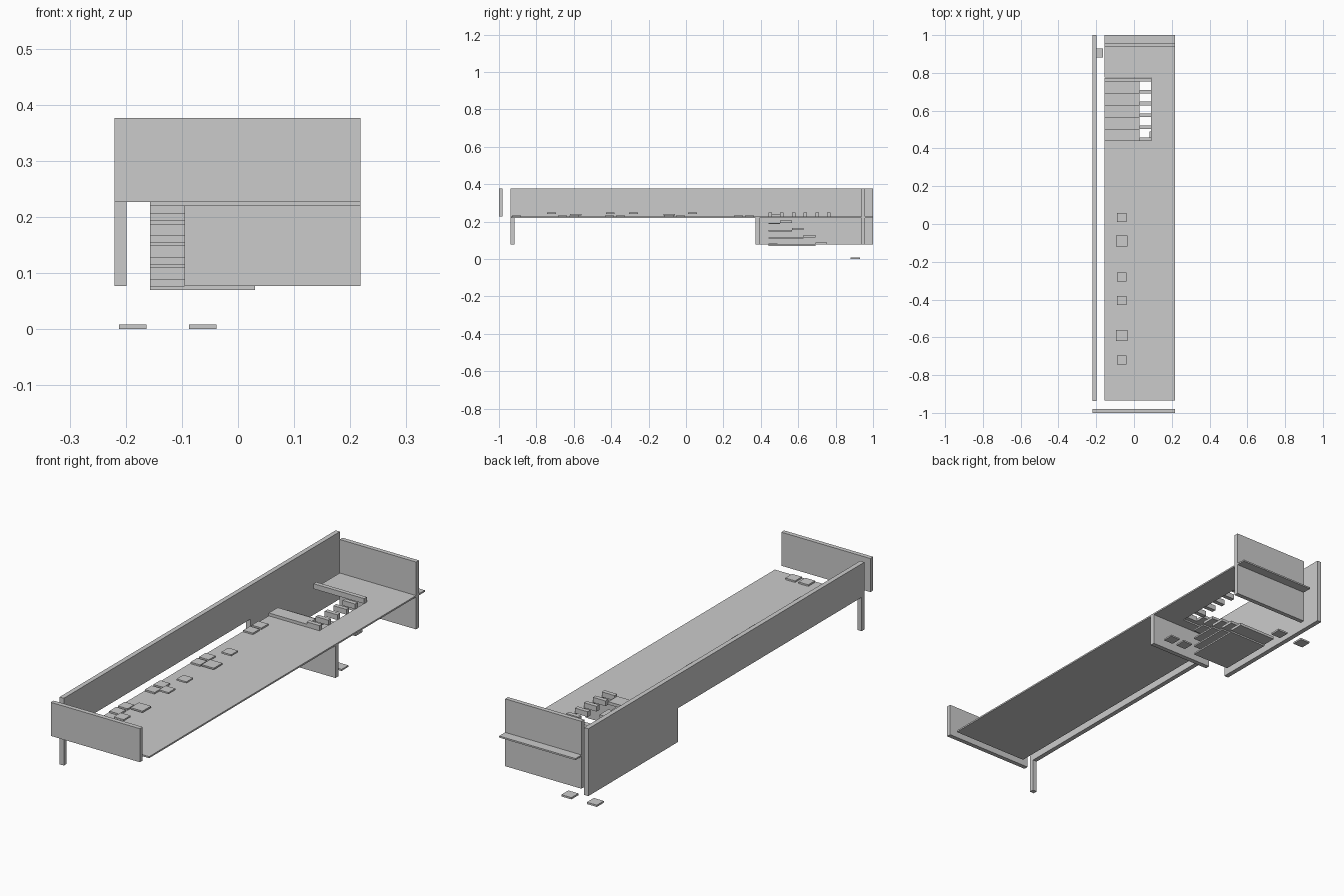
import bpy, bmesh
from mathutils import Vector

if "Cube" in bpy.data.objects:
    bpy.data.objects.remove(bpy.data.objects["Cube"])

grey = bpy.data.materials.new("plain_grey")
grey.diffuse_color = (0.6, 0.6, 0.6, 1)
grey.use_nodes = True
grey.node_tree.nodes["Principled BSDF"].inputs["Base Color"].default_value = grey.diffuse_color


def prism(name, points, offset):
    """Extrude a flat outline along an offset."""
    bm = bmesh.new()
    face = bm.faces.new([bm.verts.new(p) for p in points])
    ext = bmesh.ops.extrude_face_region(bm, geom=[face], use_keep_orig=True)
    verts = [g for g in ext["geom"] if isinstance(g, bmesh.types.BMVert)]
    bmesh.ops.translate(bm, verts=verts, vec=Vector(offset))
    bmesh.ops.recalc_face_normals(bm, faces=bm.faces)
    mesh = bpy.data.meshes.new(name)
    bm.to_mesh(mesh)
    bm.free()
    mesh.materials.append(grey)
    obj = bpy.data.objects.new(name, mesh)
    bpy.context.collection.objects.link(obj)
    return obj


def box(name, x0, x1, y0, y1, z0, z1):
    pts = [(x0, y0, z0), (x1, y0, z0), (x1, y1, z0), (x0, y1, z0)]
    return prism(name, pts, (0, 0, z1 - z0))


def tile(name, x, y, z, size=0.048, thick=0.007):
    h = size / 2
    return box(name, x - h, x + h, y - h, y + h, z, z + thick)


# Main extents
XL, XR = -0.157, 0.218
LOW, DECK, TOP = 0.077, 0.227, 0.376

# Long floor with a stair opening cut into its left edge
outline = [(XL, -0.935), (XR, -0.935), (XR, 1.0), (XL, 1.0),
           (XL, 0.775), (0.09, 0.775), (0.09, 0.44), (XL, 0.44)]
prism("floor", [(x, y, 0.22) for x, y in outline], (0, 0, 0.007))

# Long side wall, deeper at the back, with a short leg at the front
side = [(-0.938, TOP), (1.0, TOP), (1.0, LOW), (0.372, LOW),
        (0.372, DECK), (-0.918, DECK), (-0.918, LOW), (-0.938, LOW)]
prism("side_wall", [(-0.22, y, z) for y, z in side], (0.021, 0, 0))

# Cross walls
box("front_wall", -0.22, XR, -1.0, -0.98, DECK, TOP)
box("back_wall", XL, XR, 0.938, 0.958, LOW, TOP)
box("lower_partition", -0.095, XR, 0.372, 0.393, LOW, 0.22)

# Stair flight: thin under-plates, each ending in a tread
PITCH = 0.0628
box("tread_0", XL, 0.03, 0.44, 0.503, DECK, 0.24)
for k in range(1, 5):
    y = 0.44 + PITCH * k
    z = 0.233 - 0.039 * k
    box(f"stair_plate_{k}", XL, 0.03, 0.44, y, z - 0.007, z)
    box(f"tread_{k}", XL, 0.03, y, y + PITCH, z, z + 0.012)

# Guard blocks beside the stair, the last spanning the opening
for k in range(6):
    y = 0.44 + PITCH * k
    box(f"guard_block_{k}", XL if k == 5 else 0.03, 0.092, y, y + 0.019, DECK, 0.25)

# Low seats along the left edge
for i, y in enumerate((-0.66, -0.60, -0.41, -0.35, -0.09, -0.03, 0.28, 0.34)):
    tile(f"low_seat_{i}", -0.13, y, DECK)

# Tables and raised seats
for i, y in enumerate((-0.59, -0.09)):
    tile(f"table_{i}", -0.065, y, 0.234, 0.06)
for i, y in enumerate((-0.72, -0.405, -0.28, 0.035)):
    tile(f"raised_seat_{i}", -0.065, y, 0.242)

# Seats in the front corner and on the lower level
for i, x in enumerate((0.04, 0.105)):
    tile(f"front_seat_{i}", x, -0.905, DECK)
for i, x in enumerate((0.106, 0.176)):
    tile(f"lower_seat_{i}", x, 0.465, LOW)

# Ground pads at the back
for i, x in enumerate((-0.188, -0.063)):
    tile(f"ground_pad_{i}", x, 0.905, 0.0, 0.049, 0.008)
